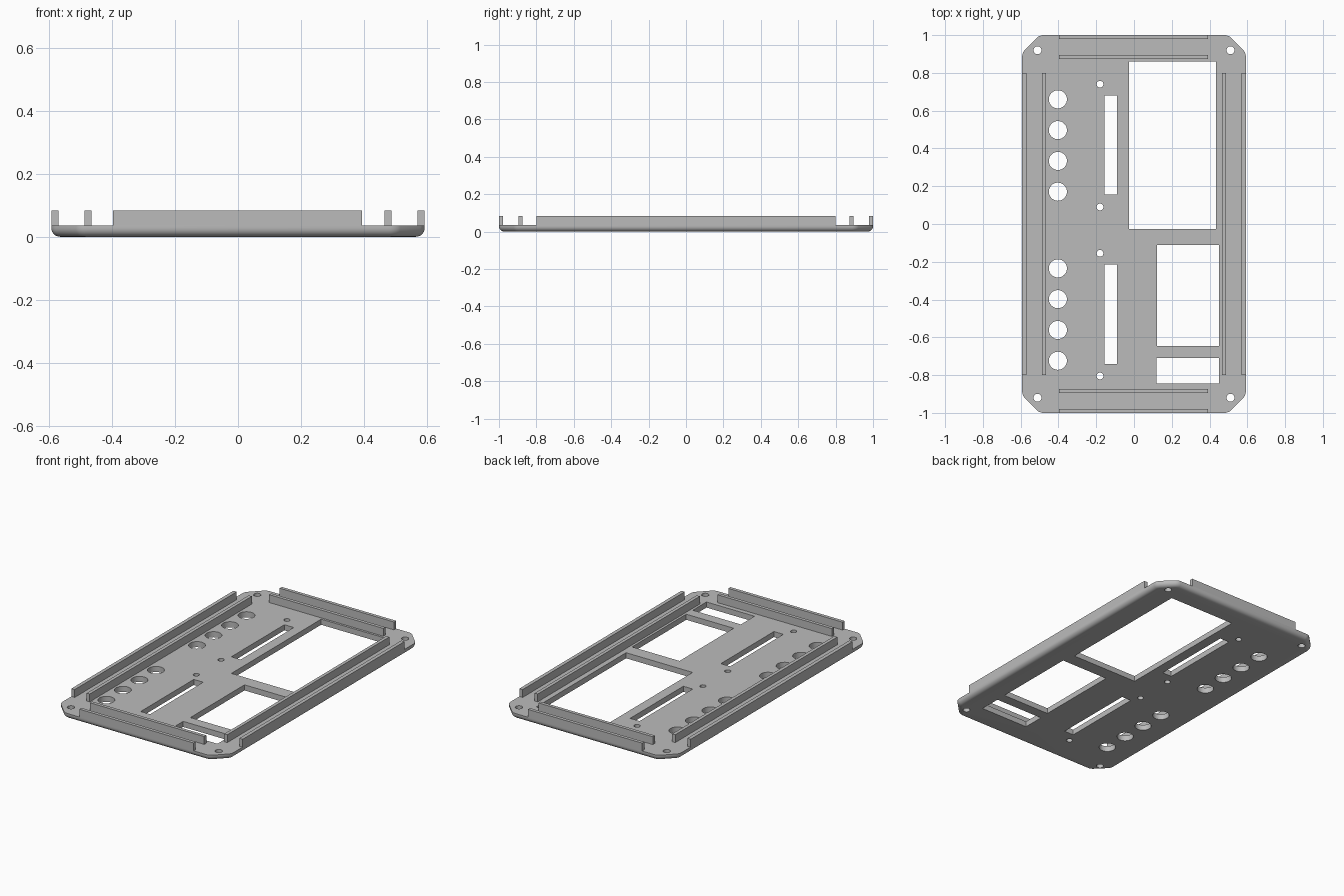
import bpy, bmesh, math
from mathutils import Matrix, Vector

old = bpy.data.objects.get("Cube")
if old:
    bpy.data.objects.remove(old, do_unlink=True)

HX, HY, TOP, RAIL_TOP = 0.592, 1.0, 0.035, 0.084

grey = bpy.data.materials.new("plain grey")
grey.use_nodes = True
grey.diffuse_color = (0.5, 0.5, 0.5, 1)
grey.node_tree.nodes["Principled BSDF"].inputs["Base Color"].default_value = (0.5, 0.5, 0.5, 1)


def finish(bm, name):
    bmesh.ops.recalc_face_normals(bm, faces=bm.faces)
    mesh = bpy.data.meshes.new(name)
    bm.to_mesh(mesh)
    bm.free()
    mesh.materials.append(grey)
    obj = bpy.data.objects.new(name, mesh)
    bpy.context.collection.objects.link(obj)
    return obj


def add_box(bm, x0, x1, y0, y1, z0, z1):
    size = Matrix.Diagonal((x1 - x0, y1 - y0, z1 - z0, 1))
    centre = Vector((x0 + x1, y0 + y1, z0 + z1)) / 2
    bmesh.ops.create_cube(bm, size=1, matrix=Matrix.Translation(centre) @ size)


def add_hole(bm, x, y, radius):
    bmesh.ops.create_cone(bm, cap_ends=True, segments=32, radius1=radius, radius2=radius,
                          depth=0.2, matrix=Matrix.Translation((x, y, 0)))


def extrude_up(bm, faces, height):
    new = bmesh.ops.extrude_face_region(bm, geom=faces)["geom"]
    verts = [v for v in new if isinstance(v, bmesh.types.BMVert)]
    bmesh.ops.translate(bm, verts=verts, vec=(0, 0, height))


def add_groove(bm, corners, width=0.008, depth=0.006):
    # thin closed frame with rounded corners, cut into the underside
    tmp = bmesh.new()
    tmp.faces.new([tmp.verts.new((x, y, -0.02)) for x, y in corners])
    bmesh.ops.bevel(tmp, geom=tmp.verts[:], offset=0.04, segments=5, profile=0.5,
                    affect='VERTICES')
    inner = tmp.faces[:]
    bmesh.ops.inset_region(tmp, faces=inner, thickness=width, use_even_offset=True)
    bmesh.ops.delete(tmp, geom=inner, context='FACES')
    extrude_up(tmp, tmp.faces[:], 0.02 + depth)
    bmesh.ops.recalc_face_normals(tmp, faces=tmp.faces)
    mesh = bpy.data.meshes.new("groove")
    tmp.to_mesh(mesh)
    tmp.free()
    bm.from_mesh(mesh)
    bpy.data.meshes.remove(mesh)


# Plate: chamfered rectangle with softened corners and a rounded lower rim
bm = bmesh.new()
cx, cy = 0.5, 0.908
outline = [(cx, -HY), (HX, -cy), (HX, cy), (cx, HY),
           (-cx, HY), (-HX, cy), (-HX, -cy), (-cx, -HY)]
bm.faces.new([bm.verts.new((x, y, 0)) for x, y in outline])
bmesh.ops.bevel(bm, geom=bm.verts[:], offset=0.02, segments=4, profile=0.5, affect='VERTICES')
extrude_up(bm, bm.faces[:], TOP)
rim = [e for e in bm.edges if all(v.co.z < 0.001 for v in e.verts)]
bmesh.ops.bevel(bm, geom=rim, offset=0.028, segments=6, profile=0.5, affect='EDGES')
plate = finish(bm, "face_plate")

# Cutter: windows, slider slots, round holes, screw holes and underside grooves
bm = bmesh.new()
windows = [(-0.027, 0.433, -0.027, 0.86), (0.122, 0.45, -0.645, -0.11),
           (0.118, 0.45, -0.845, -0.71),
           (-0.155, -0.09, 0.155, 0.68), (-0.155, -0.09, -0.74, -0.215)]
for w in windows:
    add_box(bm, *w, -0.1, 0.1)
for start in (0.66, -0.235):
    for i in range(4):
        add_hole(bm, -0.403, start - 0.163 * i, 0.048)
for y in (0.74, 0.09, -0.155, -0.805):
    add_hole(bm, -0.18, y, 0.018)
for sx in (-1, 1):
    for sy in (-1, 1):
        add_hole(bm, sx * 0.511, sy * 0.92, 0.021)
add_groove(bm, [(-0.49, -0.05), (0.47, -0.05), (0.47, 0.885), (-0.49, 0.885)])
add_groove(bm, [(-0.49, -0.87), (0.04, -0.87), (0.04, -0.675), (0.47, -0.675),
                (0.47, -0.08), (-0.49, -0.08)])
cutter = finish(bm, "cutter")
cutter.hide_render = True

cut = plate.modifiers.new("openings", 'BOOLEAN')
cut.operation = 'DIFFERENCE'
cut.solver = 'EXACT'
cut.object = cutter
bpy.ops.object.select_all(action='DESELECT')
bpy.context.view_layer.objects.active = plate
plate.select_set(True)
bpy.ops.object.modifier_apply(modifier=cut.name)
bpy.data.objects.remove(cutter, do_unlink=True)
bpy.ops.object.shade_smooth_by_angle(angle=math.radians(30))

# Paired rails along each side, forming channels for the walls
for side, s in (("right", -1), ("left", 1)):
    for kind, a, b in (("outer", HX - 0.023, HX), ("inner", 0.465, 0.486)):
        bm = bmesh.new()
        add_box(bm, *sorted((s * a, s * b)), -0.8, 0.8, TOP, RAIL_TOP)
        finish(bm, f"{side}_{kind}_rail")
for side, s in (("front", -1), ("back", 1)):
    for kind, a, b in (("outer", HY - 0.021, HY), ("inner", 0.874, 0.895)):
        bm = bmesh.new()
        add_box(bm, -0.397, 0.393, *sorted((s * a, s * b)), TOP, RAIL_TOP)
        finish(bm, f"{side}_{kind}_rail")
